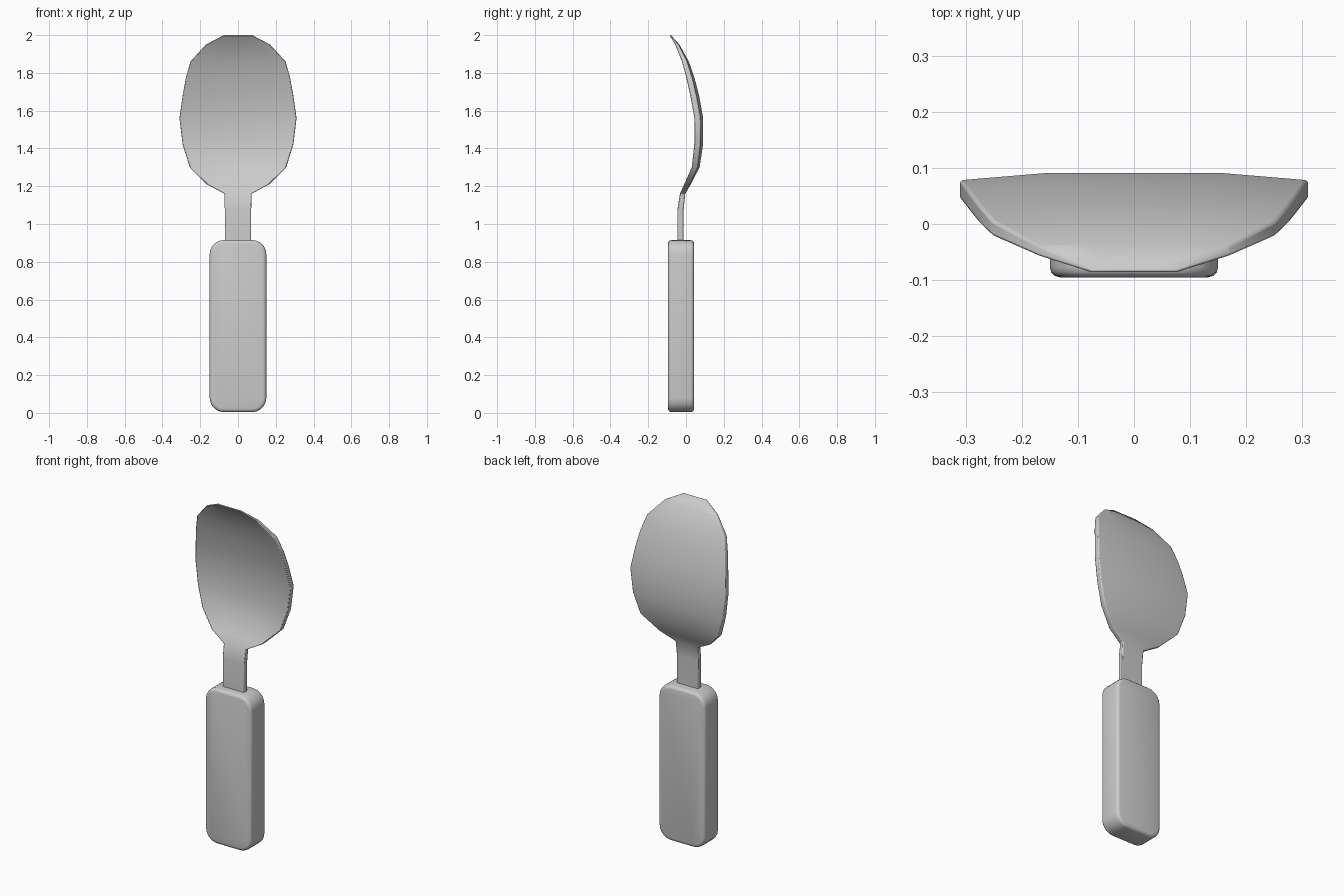
import bpy, bmesh, math

if "Cube" in bpy.data.objects:
    bpy.data.objects.remove(bpy.data.objects["Cube"])


def finish(name, bm, angle):
    bmesh.ops.recalc_face_normals(bm, faces=bm.faces)
    me = bpy.data.meshes.new(name)
    bm.to_mesh(me)
    bm.free()
    ob = bpy.data.objects.new(name, me)
    bpy.context.collection.objects.link(ob)
    bpy.ops.object.select_all(action='DESELECT')
    ob.select_set(True)
    bpy.context.view_layer.objects.active = ob
    bpy.ops.object.shade_smooth_by_angle(angle=math.radians(angle))
    return ob


# Handle: rounded-rectangle front outline, extruded in depth with softened rims
W, H, R, Y0, Y1 = 0.15, 0.915, 0.075, -0.095, 0.043
bm = bmesh.new()
outline = []
for cx, cz, start in ((W - R, H - R, 0), (R - W, H - R, 90), (R - W, R + 0.004, 180), (W - R, R + 0.004, 270)):
    for i in range(6):
        a = math.radians(start + 18 * i)
        outline.append(bm.verts.new((cx + R * math.cos(a), Y0, cz + R * math.sin(a))))
face = bm.faces.new(outline)
ext = bmesh.ops.extrude_face_region(bm, geom=[face])
for v in ext['geom']:
    if isinstance(v, bmesh.types.BMVert):
        v.co.y = Y1
rims = [e for e in bm.edges if abs(e.verts[0].co.y - e.verts[1].co.y) < 1e-6]
bmesh.ops.bevel(bm, geom=rims, offset=0.018, segments=3, profile=0.5, affect='EDGES')
finish("handle", bm, 40)

# Neck and bowl: rows of (z, half width, back y, thickness, rim setback, extra rim thickness)
rows = [
    (0.88, 0.07, -0.012, 0.033, 0, 0),
    (1.08, 0.07, -0.012, 0.033, 0, 0),
    (1.16, 0.072, -0.004, 0.028, 0, 0),
    (1.21, 0.165, 0.025, 0.028, 0.005, 0.002),
    (1.30, 0.255, 0.072, 0.028, 0.010, 0.004),
    (1.42, 0.293, 0.090, 0.028, 0.013, 0.006),
    (1.56, 0.310, 0.091, 0.028, 0.013, 0.006),
    (1.68, 0.293, 0.069, 0.028, 0.013, 0.006),
    (1.77, 0.277, 0.046, 0.027, 0.012, 0.005),
    (1.86, 0.252, 0.015, 0.025, 0.009, 0.003),
    (1.95, 0.170, -0.035, 0.018, 0.004, 0.001),
    (2.00, 0.075, -0.080, 0.008, 0, 0),
]
cols = (-1, -0.5, 0.5, 1)
bm = bmesh.new()
rings = []
for z, w, back, thick, drop, extra in rows:
    ring = []
    for c in cols:
        rim = abs(c) == 1
        ring.append(bm.verts.new((c * w, back - drop * rim, z)))
    for c in reversed(cols):
        rim = abs(c) == 1
        ring.append(bm.verts.new((c * w, back - thick - (drop + extra) * rim, z)))
    rings.append(ring)
for a, b in zip(rings, rings[1:]):
    for i in range(8):
        j = (i + 1) % 8
        bm.faces.new((a[i], a[j], b[j], b[i]))
# end caps, split into quads
for r in (rings[0], rings[-1]):
    for i in range(3):
        bm.faces.new((r[i], r[i + 1], r[6 - i], r[7 - i]))
spoon = finish("neck_and_bowl", bm, 50)

# Slightly soften the rim
bev = spoon.modifiers.new("rim", 'BEVEL')
bev.width = 0.005
bev.segments = 2
bev.limit_method = 'ANGLE'
bev.angle_limit = math.radians(55)
